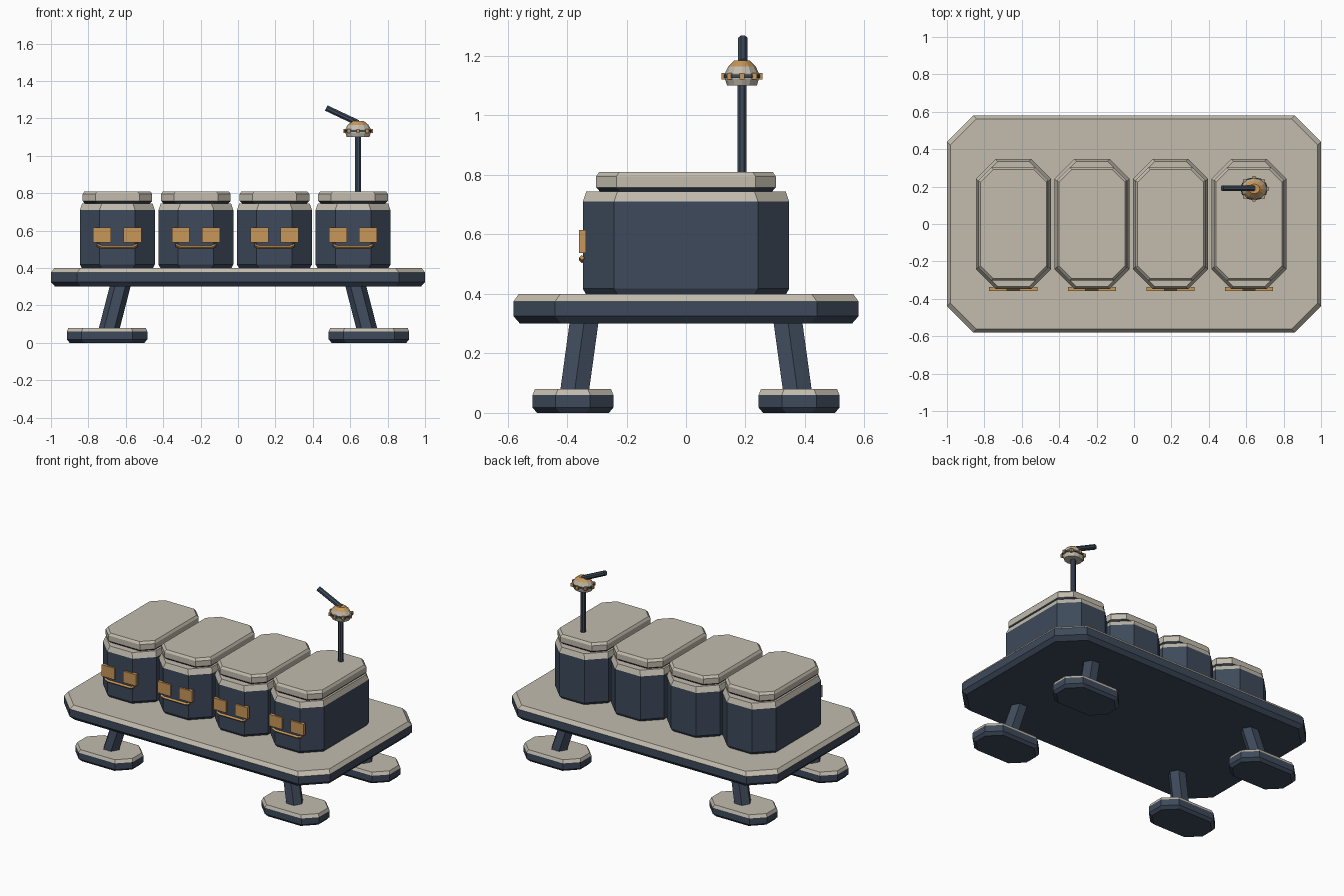
import bpy, bmesh, math
from mathutils import Vector

if "Cube" in bpy.data.objects:
    bpy.data.objects.remove(bpy.data.objects["Cube"], do_unlink=True)


def make_material(name, rgb):
    m = bpy.data.materials.new(name)
    m.use_nodes = True
    colour = (*rgb, 1)
    m.diffuse_color = colour
    m.node_tree.nodes["Principled BSDF"].inputs["Base Color"].default_value = colour
    return m


NAVY = make_material("dark navy", (0.048, 0.068, 0.105))
CREAM = make_material("warm cream", (0.54, 0.50, 0.42))
AMBER = make_material("amber", (0.58, 0.31, 0.10))


def finish(bm, name, materials, rule=None):
    bmesh.ops.recalc_face_normals(bm, faces=bm.faces)
    if rule:
        for f in bm.faces:
            f.material_index = rule(f.calc_center_median())
    mesh = bpy.data.meshes.new(name)
    bm.to_mesh(mesh)
    bm.free()
    for m in materials:
        mesh.materials.append(m)
    obj = bpy.data.objects.new(name, mesh)
    bpy.context.collection.objects.link(obj)
    return obj


def loft(rings, name, materials, rule=None):
    """Skin a stack of equal-sized point rings and cap both ends."""
    bm = bmesh.new()
    loops = [[bm.verts.new(p) for p in ring] for ring in rings]
    n = len(loops[0])
    for a, b in zip(loops, loops[1:]):
        for i in range(n):
            j = (i + 1) % n
            bm.faces.new((a[i], a[j], b[j], b[i]))
    bm.faces.new(loops[0][::-1])
    bm.faces.new(loops[-1])
    return finish(bm, name, materials, rule)


def octagon(cx, cy, hx, hy, cut, z):
    pts = []
    for sx, sy in ((1, 1), (-1, 1), (-1, -1), (1, -1)):
        pair = [(cx + sx * hx, cy + sy * (hy - cut), z),
                (cx + sx * (hx - cut), cy + sy * hy, z)]
        pts += pair if sx * sy > 0 else pair[::-1]
    return pts


def slab(name, cx, cy, hx, hy, cut, levels, cream_from):
    """Chamfered slab; levels are (height, inset), cream above a height."""
    rings = [octagon(cx, cy, hx - d, hy - d, cut, z) for z, d in levels]
    return loft(rings, name, (NAVY, CREAM), lambda c: int(c.z > cream_from))


def rod(name, start, end, radius, sides, material, turn=0):
    rings = []
    for p in (start, end):
        rings.append([(p[0] + radius * math.cos(turn + math.tau * i / sides),
                       p[1] + radius * math.sin(turn + math.tau * i / sides), p[2])
                      for i in range(sides)])
    return loft(rings, name, (material,))


def block(name, centre, size, material):
    bm = bmesh.new()
    bmesh.ops.create_cube(bm, size=1)
    bmesh.ops.scale(bm, vec=size, verts=bm.verts)
    bmesh.ops.translate(bm, vec=centre, verts=bm.verts)
    return finish(bm, name, (material,))


# Deck
slab("deck", 0, 0, 1, 0.58, 0.14,
     [(0.30, 0.022), (0.325, 0), (0.375, 0), (0.40, 0.018)], 0.376)

# Legs and feet, one per corner
for sx, side in ((1, "left"), (-1, "right")):
    for sy, end in ((-1, "front"), (1, "back")):
        rod(f"{end}_{side}_leg", (sx * 0.69, sy * 0.375, 0.07),
            (sx * 0.628, sy * 0.342, 0.31), 0.056, 6, NAVY)
        slab(f"{end}_{side}_foot", sx * 0.70, sy * 0.38, 0.215, 0.136, 0.078,
             [(0, 0.015), (0.018, 0), (0.06, 0), (0.08, 0.008)], 0.061)

# Four canisters with lids and faces
for k in range(4):
    x = -0.645 + 0.42 * k
    slab(f"canister_{k}", x, 0, 0.20, 0.347, 0.105,
         [(0.40, 0.01), (0.418, 0), (0.71, 0), (0.745, 0.012)], 0.715)
    slab(f"lid_{k}", x, 0, 0.186, 0.302, 0.068,
         [(0.745, 0.012), (0.758, 0), (0.795, 0), (0.81, 0.01)], 0.76)
    for s, side in ((1, "left"), (-1, "right")):
        block(f"{side}_eye_{k}", (x + s * 0.081, -0.348, 0.576),
              (0.096, 0.022, 0.078), AMBER)
    # Mouth: diamond section swept along a shallow smile
    rings = [[(x + dx, -0.350 + dy, z + dz) for dy, dz in
              ((-0.009, 0), (0, 0.009), (0.009, 0), (0, -0.009))]
             for dx, z in ((-0.108, 0.522), (-0.085, 0.512),
                           (0.085, 0.512), (0.108, 0.522))]
    loft(rings, f"mouth_{k}", (AMBER,))

# Mast
MX, MY = 0.642, 0.188
rod("mast", (MX, MY, 0.80), (MX, MY, 1.12), 0.017, 8, NAVY, math.pi / 8)

# Domed head, slightly wider across than deep
SIDES = 12


def oval(r, z):
    return [(MX + 1.2 * r * math.cos(math.tau * i / SIDES),
             MY + r * math.sin(math.tau * i / SIDES), z) for i in range(SIDES)]


loft([oval(r, z) for r, z in ((0.05, 1.10), (0.057, 1.122), (0.057, 1.142),
                              (0.046, 1.165), (0.026, 1.185))],
     "mast_head", (CREAM, AMBER), lambda c: int(c.z > 1.166))
loft([oval(0.062, 1.126), oval(0.062, 1.138)], "head_ring", (NAVY,))
for i in range(8):
    a = math.tau * i / 8
    block(f"head_stud_{i}", (MX + 0.070 * math.cos(a), MY + 0.060 * math.sin(a), 1.132),
          (0.017, 0.017, 0.022), AMBER)

# Tilted arm
start, tip = Vector((MX, MY + 0.003, 1.175)), Vector((0.472, MY + 0.003, 1.255))
axis = (tip - start).normalized()
up = axis.cross(Vector((0, 1, 0)))
loft([[p + 0.017 * (math.cos(t) * up + math.sin(t) * Vector((0, 1, 0)))
       for t in [math.tau * (i + 0.5) / 8 for i in range(8)]] for p in (start, tip)],
     "arm", (NAVY,))
